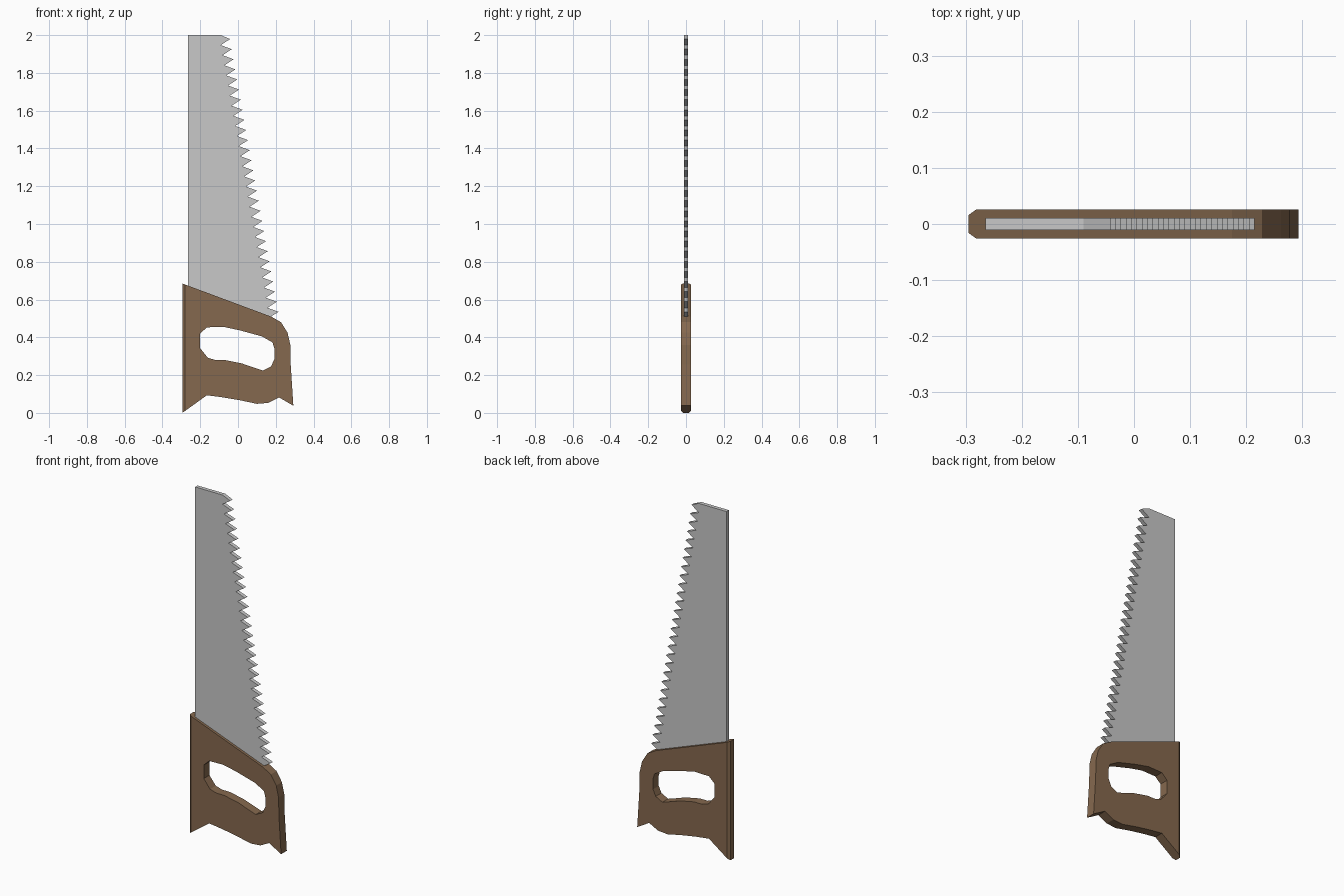
import bpy, bmesh
from mathutils import Vector

if "Cube" in bpy.data.objects:
    bpy.data.objects.remove(bpy.data.objects["Cube"])


def material(name, rgb):
    m = bpy.data.materials.new(name)
    m.diffuse_color = (*rgb, 1)
    m.use_nodes = True
    m.node_tree.nodes["Principled BSDF"].inputs["Base Color"].default_value = m.diffuse_color
    return m


def plate(loops, half):
    """Flat plate in the XZ plane from an outline plus optional holes."""
    bm = bmesh.new()
    edges = []
    for loop in loops:
        vs = [bm.verts.new((x, -half, z)) for x, z in loop]
        edges += [bm.edges.new((vs[i - 1], vs[i])) for i in range(len(vs))]
    bmesh.ops.triangle_fill(bm, use_beauty=True, use_dissolve=False, edges=edges,
                            normal=(0, -1, 0))
    ext = bmesh.ops.extrude_face_region(bm, geom=bm.faces[:], use_keep_orig=True)
    bmesh.ops.translate(bm, vec=(0, 2 * half, 0),
                        verts=[g for g in ext["geom"] if isinstance(g, bmesh.types.BMVert)])
    bmesh.ops.recalc_face_normals(bm, faces=bm.faces[:])
    return bm


def finish(bm, name, mat):
    bmesh.ops.recalc_face_normals(bm, faces=bm.faces[:])
    me = bpy.data.meshes.new(name)
    bm.to_mesh(me)
    bm.free()
    me.materials.append(mat)
    ob = bpy.data.objects.new(name, me)
    bpy.context.collection.objects.link(ob)
    return ob


wood = material("brown wood", (0.235, 0.14, 0.077))
steel = material("grey steel", (0.58, 0.58, 0.58))

# Blade: straight back, slanted row of 28 teeth
TEETH = 28
outline = [(-0.265, 0.62), (-0.265, 2.0), (-0.09, 2.0)]
for i in range(TEETH):
    t = i / (TEETH - 1)
    x, z = -0.042 + 0.257 * t, 1.979 - 1.444 * t
    outline += [(x, z), (x - 0.049, z - 0.032)]
outline[-1] = (0.165, 0.505)
outline.append((0.15, 0.48))
finish(plate([outline], 0.011), "blade", steel)

# Handle: outline with a grip hole
body = [(-0.295, 0.685), (0.175, 0.51), (0.228, 0.48), (0.262, 0.425), (0.277, 0.36),
        (0.279, 0.255), (0.293, 0.038), (0.217, 0.082), (0.16, 0.053), (0.1, 0.048),
        (0.01, 0.067), (-0.085, 0.083), (-0.165, 0.093), (-0.295, 0.0)]
grip = [(-0.2, 0.42), (-0.165, 0.453), (-0.075, 0.455), (0.01, 0.437), (0.127, 0.405),
        (0.183, 0.373), (0.192, 0.342), (0.192, 0.283), (0.175, 0.246), (0.132, 0.224),
        (0.08, 0.241), (0.02, 0.262), (-0.07, 0.28), (-0.12, 0.28), (-0.16, 0.292),
        (-0.2, 0.342)]
bm = plate([body, grip], 0.026)

# Chamfer both long corners of the handle's back edge
for s in (-1, 1):
    cut = bmesh.ops.bisect_plane(bm, geom=bm.verts[:] + bm.edges[:] + bm.faces[:],
                                 plane_co=(-0.281, s * 0.026, 0),
                                 plane_no=Vector((-0.010, s * 0.014, 0)).normalized(),
                                 clear_outer=True)
    rim = [e for e in bm.edges if e.is_boundary]
    bmesh.ops.holes_fill(bm, edges=rim, sides=0)
finish(bm, "handle", wood)
